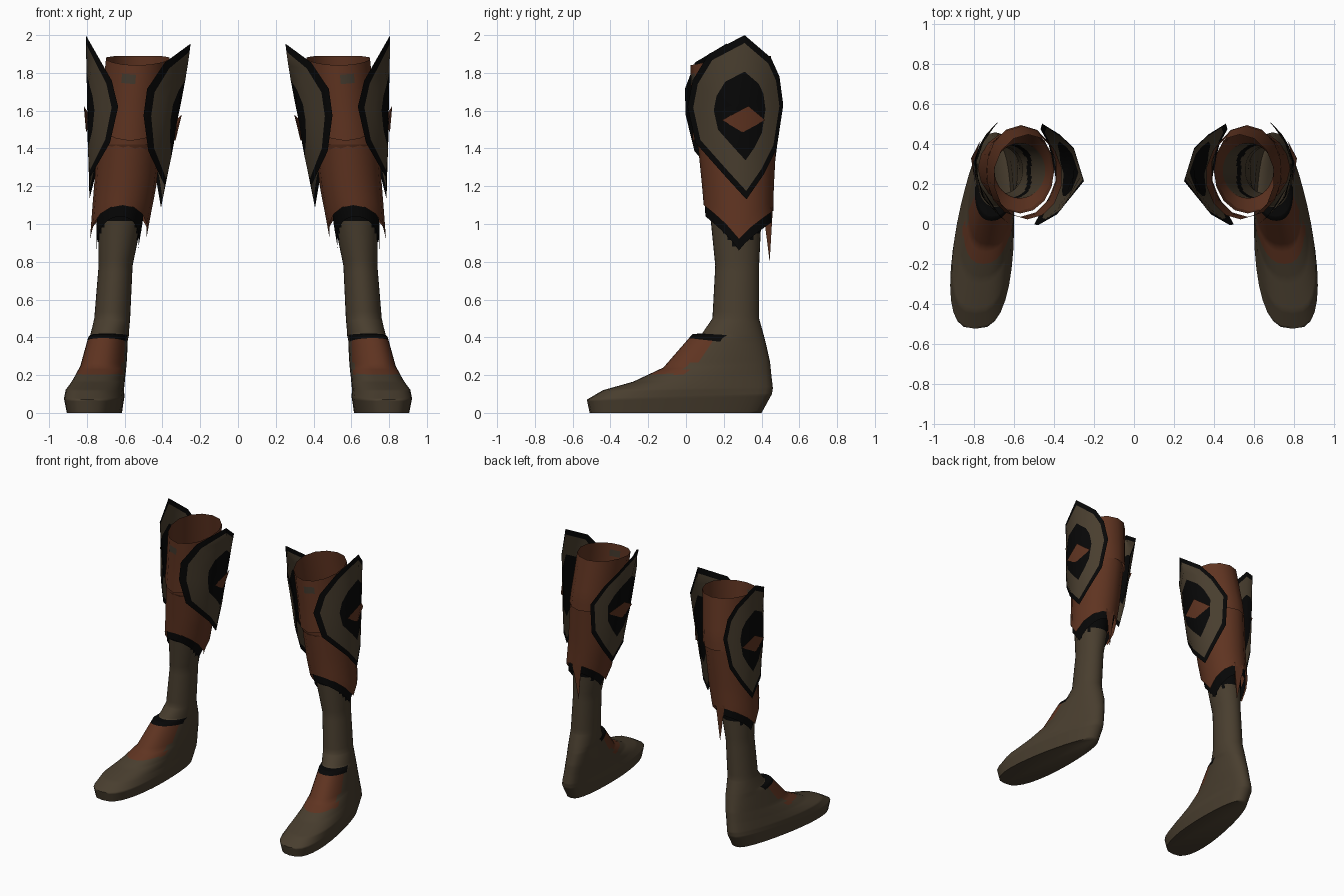
import bpy, bmesh, math

if "Cube" in bpy.data.objects:
    bpy.data.objects.remove(bpy.data.objects["Cube"])


def material(name, rgb):
    m = bpy.data.materials.new(name)
    m.diffuse_color = (*rgb, 1)
    m.use_nodes = True
    m.node_tree.nodes["Principled BSDF"].inputs["Base Color"].default_value = m.diffuse_color
    return m


MATS = [material("brown_leather", (0.066, 0.048, 0.028)),
        material("rust_leather", (0.115, 0.034, 0.015)),
        material("black_trim", (0.002, 0.002, 0.002)),
        material("dull_green", (0.054, 0.040, 0.026))]
BROWN, RUST, BLACK, GREEN = range(4)


def lerp(a, b, t):
    return a + (b - a) * t


def finish(name, bm, angle=40):
    """Make the object, smooth it and mirror it to the other leg."""
    me = bpy.data.meshes.new(name)
    bm.to_mesh(me)
    bm.free()
    for m in MATS:
        me.materials.append(m)
    ob = bpy.data.objects.new(name, me)
    bpy.context.collection.objects.link(ob)
    bpy.context.view_layer.objects.active = ob
    ob.select_set(True)
    bpy.ops.object.shade_smooth_by_angle(angle=math.radians(angle))
    ob.select_set(False)
    ob.modifiers.new("other_leg", 'MIRROR').use_mirror_merge = False
    return ob


def loft(rings, colour, cap_first=False):
    """Skin closed rings; colour(face centre, ring index) picks the material."""
    bm = bmesh.new()
    rows = [[bm.verts.new(p) for p in r] for r in rings]
    n = len(rows[0])
    for i in range(len(rows) - 1):
        for j in range(n):
            k = (j + 1) % n
            f = bm.faces.new((rows[i][j], rows[i][k], rows[i + 1][k], rows[i + 1][j]))
            f.material_index = colour(f.calc_center_median(), i)
    if cap_first:
        bm.faces.new(rows[0][::-1])
    return bm


def hem(a):
    """Height of the cuff's lower edge: points at the sides, arches front and back."""
    return 0.92 + (0.18 if math.cos(a) > 0 else 0.15) * abs(math.cos(a)) ** 0.85


# ---- foot and leg: tilted rings from sole to knee, flaring out to meet the cuff
# front y, front z, back y, back z, centre x front, centre x back, half width, taper, roundness
ROWS = [(-.51, .00, .40, .00, .795, .70, .165, .40, .70),
        (-.525, .07, .455, .10, .795, .70, .185, .42, .70),
        (-.44, .12, .46, .13, .795, .695, .176, .40, .75),
        (-.28, .165, .452, .20, .77, .685, .155, .34, .80),
        (-.12, .24, .445, .27, .74, .675, .132, .24, .85),
        (.035, .418, .425, .36, .71, .665, .106, .08, .85),
        (.085, .42, .415, .40, .695, .665, .103, .04, .95),
        (.14, .50, .387, .50, .667, .665, .095, 0, 1),
        (.155, .78, .387, .78, .648, .648, .090, 0, 1),
        (.128, 1.05, .40, 1.05, .622, .622, .120, 0, 1),
        (.13, 1.28, .405, 1.28, .572, .572, .127, 0, 1),
        (.06, 1.42, .47, 1.42, .576, .576, .168, 0, 1)]
SIDES, STEPS = 32, 8


def leg_ring(r):
    yf, zf, yb, zb, xf, xb, w, taper, p = r
    pts = []
    for j in range(SIDES):
        a = 2 * math.pi * j / SIDES
        t = (1 - math.cos(a)) / 2
        s = math.sin(a)
        x = lerp(xf, xb, t) + math.copysign(abs(s) ** p, s) * w * (1 - taper * t)
        pts.append((x, lerp(yf, yb, t), lerp(zf, zb, t)))
    return pts


def leg_colour(c, i):
    seg = i // STEPS
    if seg == 10:                                      # lining that joins the cuff
        return RUST
    if c.z > 0.75:                                     # dark border under the cuff
        a = math.atan2(c.x - 0.625, 0.265 - c.y)
        drop = 0.11 if c.y > 0.34 else 0.07
        return BLACK if hem(a) - drop < c.z < hem(a) + 0.04 else BROWN
    if c.y < 0.21 and (seg == 5 or (seg == 4 and c.z > 0.385)):
        return BLACK                                   # dark ankle opening
    if seg in (3, 4) and c.z > 0.205 and c.y < 0.14 - (0.36 - c.z) * 1.05:
        return RUST                                    # instep patch
    return BROWN


rings = []
for lo, hi in zip(ROWS, ROWS[1:]):
    for s in range(STEPS):
        rings.append(leg_ring([lerp(a, b, s / STEPS) for a, b in zip(lo, hi)]))
rings.append(leg_ring(ROWS[-1]))
finish("boot_leg", loft(rings, leg_colour, True), 70)


# ---- cuffs: open tubes following a profile of (z, centre x, centre y, rx, ry)
def cuff(name, profile, bottom, top, colour, n=16, steps=8):
    def at(z):
        for p, q in zip(profile, profile[1:]):
            if z <= q[0]:
                break
        t = (z - p[0]) / (q[0] - p[0])
        return [lerp(a, b, t) for a, b in zip(p, q)]
    out = []
    for i in range(steps + 1):
        ring = []
        for j in range(n):
            a = 2 * math.pi * j / n
            z = lerp(bottom(a), top(a), i / steps)
            _, cx, cy, rx, ry = at(z)
            ring.append((cx + rx * math.sin(a), cy - ry * math.cos(a), z))
        out.append(ring)
    return finish(name, loft(out, colour))


cuff("lower_cuff",
     [(0.90, .637, .28, .148, .178), (1.05, .618, .28, .156, .182),
      (1.20, .597, .275, .165, .190), (1.52, .570, .268, .170, .215)],
     hem, lambda a: 1.52, lambda c, i: RUST)
cuff("cuff_trim",
     [(0.85, .640, .28, .108, .160), (1.00, .628, .28, .122, .174),
      (1.20, .600, .276, .150, .184)],
     lambda a: hem(a) - 0.06, lambda a: hem(a) + 0.05, lambda c, i: BLACK, 32, 2)
cuff("upper_cuff",
     [(1.40, .575, .268, .180, .232), (1.60, .558, .262, .172, .230),
      (1.92, .527, .232, .172, .212)],
     lambda a: 1.51 - 0.07 * max(0, math.cos(a)) ** 2,
     lambda a: 1.865 - 0.025 * math.cos(a) + 0.012 * math.sin(a) ** 2,
     lambda c, i: GREEN if c.y < 0.05 and c.x > 0.53 and 1.76 < c.z < 1.81 else RUST, 14)

# ---- pointed tail hanging behind the leg
bm = bmesh.new()
tail = [bm.verts.new(p) for p in ((.57, .455, 1.09), (.65, .46, 1.09), (.60, .443, .80), (.60, .41, 1.06))]
for idx in ((0, 2, 1), (0, 3, 2), (1, 2, 3)):
    bm.faces.new([tail[k] for k in idx]).material_index = RUST
finish("back_tail", bm, 20)

# ---- curved side shields: rim, field, dark eye, and a raised diamond
OUTLINE = [(.31, 2.0), (.45, 1.88), (.495, 1.78), (.515, 1.63), (.48, 1.40), (.41, 1.26),
           (.32, 1.13), (.21, 1.25), (.05, 1.43), (.008, 1.62), (.035, 1.76), (.12, 1.90)]
EYE = (.31, 1.58)
DIAMOND = [(.33, 1.625, .022), (.42, 1.55, .014), (.30, 1.485, .008), (.19, 1.55, .014)]


def outer_place(y, z, off=0):
    x = lerp(.79, .808, (z - 1.13) / .87) - .14 * ((y - .28) / .25) ** 2
    return (x + off, y, z)


def inner_place(y, z, off=0):
    y -= 0.09 * max(0, (z - 1.6) / 0.4) + 0.005
    z -= 0.045
    x = lerp(.40, .245, (z - 1.09) / .86) + .165 * ((y - .265) / .25) ** 2
    return (x - off, y, z)


def shield(name, place, flip):
    bm = bmesh.new()
    rows = []
    for s in (1, .90, .72, .54, .27):
        rows.append([bm.verts.new(place(lerp(EYE[0], y, s), lerp(EYE[1], z, s))) for y, z in OUTLINE])
    n = len(OUTLINE)
    for i, col in enumerate((BLACK, BROWN, BROWN, BLACK)):
        for j in range(n):
            k = (j + 1) % n
            bm.faces.new((rows[i][j], rows[i + 1][j], rows[i + 1][k], rows[i][k])).material_index = col
    mid = bm.verts.new(place(*EYE))
    for j in range(n):
        bm.faces.new((rows[-1][j], mid, rows[-1][(j + 1) % n])).material_index = BLACK
    if flip:
        bmesh.ops.reverse_faces(bm, faces=bm.faces[:])
    finish(name, bm)

    # raised diamond stud
    bm = bmesh.new()
    v = [bm.verts.new(place(*p)) for p in DIAMOND]
    for idx in ((0, 2, 1), (0, 3, 2)):
        bm.faces.new([v[k] for k in idx]).material_index = RUST
    if flip:
        bmesh.ops.reverse_faces(bm, faces=bm.faces[:])
    finish(name + "_diamond", bm, 60)


shield("outer_shield", outer_place, True)
shield("inner_shield", inner_place, False)
